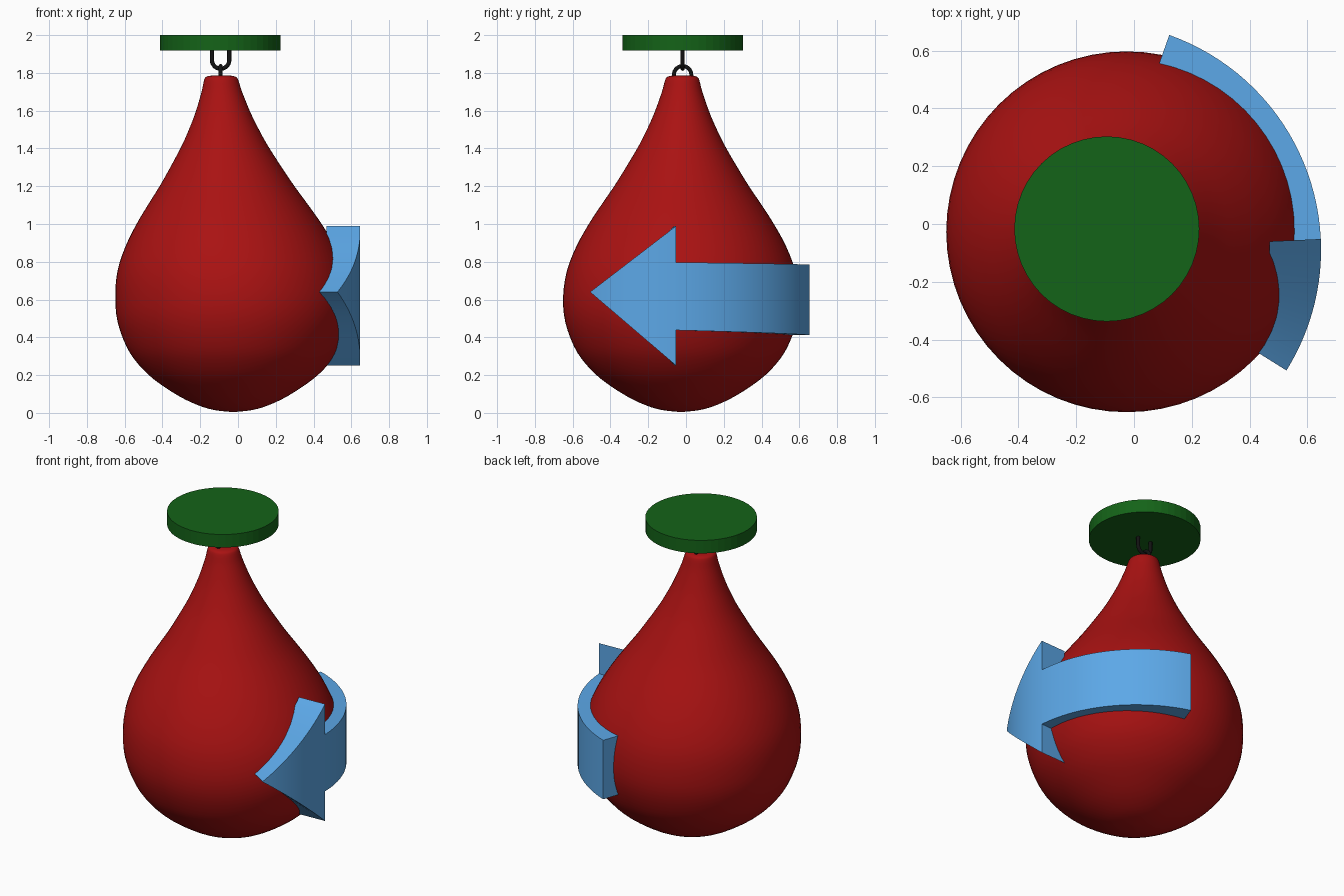
import bpy, bmesh
from math import sin, cos, pi, radians

if "Cube" in bpy.data.objects:
    bpy.data.objects.remove(bpy.data.objects["Cube"])


def finish(name, bm, color, angle=35):
    bmesh.ops.remove_doubles(bm, verts=bm.verts, dist=1e-5)
    bmesh.ops.recalc_face_normals(bm, faces=bm.faces)
    mesh = bpy.data.meshes.new(name)
    bm.to_mesh(mesh)
    bm.free()
    obj = bpy.data.objects.new(name, mesh)
    bpy.context.collection.objects.link(obj)
    mesh.materials.append(color)
    bpy.ops.object.select_all(action='DESELECT')
    obj.select_set(True)
    bpy.context.view_layer.objects.active = obj
    bpy.ops.object.shade_smooth_by_angle(angle=radians(angle))
    return obj


def material(name, rgb):
    m = bpy.data.materials.new(name)
    m.diffuse_color = (*rgb, 1)
    m.use_nodes = True
    m.node_tree.nodes["Principled BSDF"].inputs["Base Color"].default_value = m.diffuse_color
    return m


def loft(name, rings, color, angle=35):
    bm = bmesh.new()
    loops = [[bm.verts.new(p) for p in ring] for ring in rings]
    for a, b in zip(loops, loops[1:]):
        for i in range(len(a)):
            j = (i + 1) % len(a)
            bm.faces.new((a[i], a[j], b[j], b[i]))
    bm.faces.new(loops[0])
    bm.faces.new(loops[-1])
    return finish(name, bm, color, angle)


red = material("red", (0.40, 0.006, 0.006))
green = material("green", (0.007, 0.125, 0.009))
blue = material("blue", (0.107, 0.39, 0.80))
black = material("black", (0.006, 0.006, 0.006))

# Pear-shaped bag: (height, radius) profile, its axis leaning towards -x
profile = [(0.005, 0.01), (0.015, 0.10), (0.04, 0.185), (0.09, 0.29),
           (0.177, 0.42), (0.26, 0.505), (0.35, 0.565), (0.48, 0.612),
           (0.61, 0.624), (0.75, 0.605), (0.88, 0.556), (1.0, 0.49),
           (1.1, 0.425), (1.2, 0.357), (1.3, 0.295), (1.42, 0.225),
           (1.52, 0.176), (1.6, 0.142), (1.7, 0.107), (1.76, 0.091),
           (1.778, 0.08), (1.785, 0.055), (1.787, 0.01)]


def spline(p0, p1, p2, p3, t):
    return 0.5 * (2 * p1 + (p2 - p0) * t + (2 * p0 - 5 * p1 + 4 * p2 - p3) * t * t
                  + (3 * p1 - p0 - 3 * p2 + p3) * t ** 3)


fine = []
ext = [profile[0]] + profile + [profile[-1]]
for i in range(len(profile) - 1):
    fine += [tuple(spline(*(ext[i + k][c] for k in range(4)), t) for c in (0, 1))
             for t in (0, 1 / 3, 2 / 3)]
fine.append(profile[-1])


def bag_ring(z, r, n=64):
    cx = -0.025 - 0.065 * max(0, (z - 0.6) / 1.18)
    cy = -0.027 + 0.007 * max(0, (z - 0.6) / 1.18)
    return [(cx + r * cos(2 * pi * i / n), cy + r * sin(2 * pi * i / n), z) for i in range(n)]


loft("bag", [bag_ring(z, r) for z, r in fine], red, 60)

# Mounting disc
disc = [[(-0.094 + 0.32 * cos(2 * pi * i / 48), -0.017 + 0.32 * sin(2 * pi * i / 48), z)
         for i in range(48)] for z in (1.918, 2.0)]
loft("mounting_disc", disc, green, 5)


# Two interlocking U-shaped links, one hanging and one standing
def link(name, across, bend_z, leg_z, up):
    half = [(0.046 * cos(pi * i / 16), bend_z + up * 0.046 * sin(pi * i / 16)) for i in range(17)]
    path = [(0.046, leg_z)] + half + [(-0.046, leg_z)]
    curve = bpy.data.curves.new(name, 'CURVE')
    curve.dimensions = '3D'
    curve.bevel_depth = 0.011
    curve.bevel_resolution = 3
    curve.use_fill_caps = True
    s = curve.splines.new('POLY')
    s.points.add(len(path) - 1)
    for pt, (u, z) in zip(s.points, path):
        pt.co = (-0.092 + u * across[0], -0.018 + u * across[1], z, 1)
    obj = bpy.data.objects.new(name, curve)
    curve.materials.append(black)
    bpy.context.collection.objects.link(obj)


link("hanging_link", (1, 0), 1.868, 1.925, -1)
link("bag_link", (0, 1), 1.79, 1.765, 1)

# Curved arrow: a shaft and a tapering head wrapped round the right side
CX, CY, R_OUT, R_IN = -0.141, -0.089, 0.788, 0.61


def section(deg, bottom, top):
    a = radians(deg)
    return [(CX + r * cos(a), CY + r * sin(a), z)
            for r, z in ((R_OUT, top), (R_OUT, bottom), (R_IN, bottom), (R_IN, top))]


def lerp(a, b, t):
    return a + (b - a) * t


STEPS = 24
shaft, head = [], []
y0, y1 = sin(radians(2.7)), sin(radians(-32))
for i in range(STEPS + 1):
    t = i / STEPS
    shaft.append(section(lerp(70.5, 2.7, t), lerp(0.412, 0.438, t), lerp(0.785, 0.797, t)))
    deg = lerp(2.7, -32, t)
    k = (sin(radians(deg)) - y1) / (y0 - y1)
    head.append(section(deg, lerp(0.639, 0.25, k), lerp(0.641, 0.99, k)))
loft("arrow_shaft", shaft, blue)
loft("arrow_head", head, blue)
